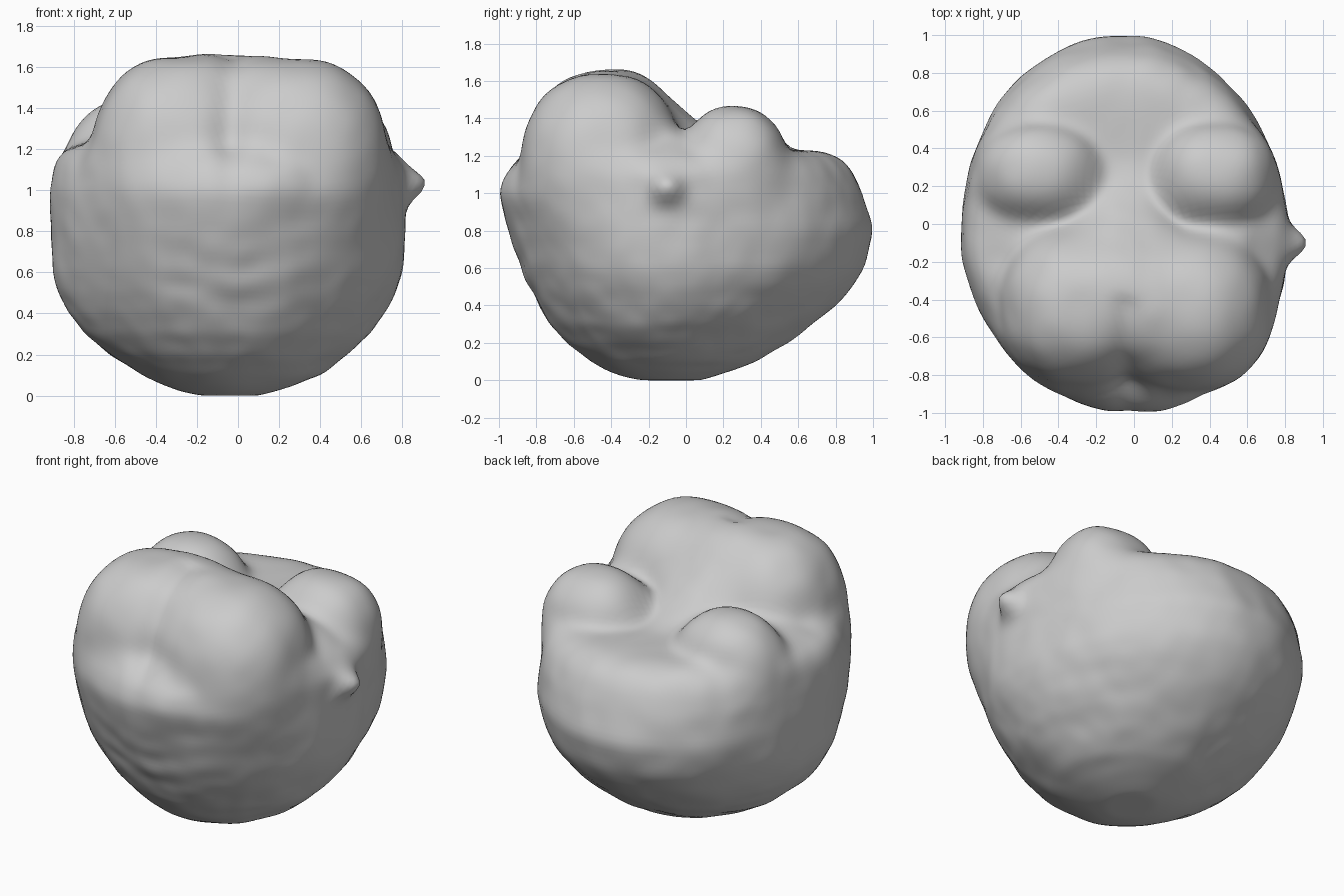
import bpy, bmesh
from math import sqrt, exp, cos
from mathutils import Vector, noise

if "Cube" in bpy.data.objects:
    bpy.data.objects.remove(bpy.data.objects["Cube"])

CENTRE = Vector((-0.03, -0.08, 0.72))

# Lower bowl cross-sections: z, x min, x max, y min, y max
BOWL = [(0.00, -.18, .10, -.24, .08), (0.02, -.28, .18, -.34, .15),
        (0.05, -.36, .28, -.42, .24), (0.10, -.47, .41, -.51, .37),
        (0.20, -.63, .53, -.64, .54), (0.30, -.75, .64, -.73, .68),
        (0.40, -.83, .71, -.79, .80), (0.50, -.875, .765, -.84, .89),
        (0.60, -.90, .80, -.88, .95), (0.80, -.915, .82, -.95, 1.005),
        (1.00, -.915, .82, -1.01, .95), (1.10, -.90, .82, -.98, .90),
        (1.20, -.88, .79, -.91, .84), (1.40, -.72, .64, -.75, .68)]

# Rounded lumps: centre, radii, blend width
LUMPS = [((-.29, -.43, 1.15), (.42, .43, .50), .08),   # left front lobe
         ((.28, -.45, 1.15), (.45, .43, .49), .08),    # right front lobe
         ((-.04, -.40, 1.19), (.34, .36, .47), .10),   # bridge between lobes
         ((-.05, -.20, 1.08), (.32, .42, .36), .14),   # saddle behind lobes
         ((.45, -.06, 1.05), (.26, .16, .27), .10),    # right valley floor
         ((-.50, -.04, 1.02), (.26, .16, .25), .10),   # left valley floor
         ((-.50, .27, 1.09), (.34, .28, .36), .06),    # left knob
         ((.43, .26, 1.13), (.33, .28, .34), .06),     # right knob
         ((.81, -.10, 1.03), (.12, .07, .06), .10)]    # side nub


def blend(a, b, k):
    """Smooth union of two distances."""
    h = max(k - abs(a - b), 0) / k
    return min(a, b) - h * h * k * 0.25


def bowl(p):
    z = min(max(p.z, 0), 1.399)
    for lo, hi in zip(BOWL, BOWL[1:]):
        if z < hi[0]:
            break
    t = (z - lo[0]) / (hi[0] - lo[0])
    x0, x1, y0, y1 = [a + (b - a) * t for a, b in zip(lo[1:], hi[1:])]
    dx, dy = p.x + .04, p.y + .09
    rx = x1 + .04 if dx > 0 else -.04 - x0
    ry = y1 + .09 if dy > 0 else -.09 - y0
    # left/right and front/back corners differ in fullness
    if dy > 0:
        n = 1.95 if dx > 0 else 2.15
    else:
        n = 2.0 if dx > 0 else 1.82
    n -= .12 * max(0, min(1, (.7 - z) / .3))
    q = (abs(dx / rx) ** n + abs(dy / ry) ** n) ** (1 / n) + 1e-6
    side = (1 - 1 / q) * sqrt(dx * dx + dy * dy)
    top = p.z - 1.23
    return max(-blend(-side, -top, .14), -p.z)


def lump(p, c, r, n=2.3):
    x, y, z = [abs(a - b) / s for a, b, s in zip(p, c, r)]
    k0 = (x ** n + y ** n + z ** n) ** (1 / n)
    k1 = sqrt((x / r[0]) ** 2 + (y / r[1]) ** 2 + (z / r[2]) ** 2) + 1e-6
    return k0 * (k0 - 1) / k1


def field(p):
    d = bowl(p)
    for c, r, k in LUMPS:
        d = blend(d, lump(p, c, r), k)
    return d


def relief(p):
    """Small surface detail: groove, folds and uneven clay."""
    d = noise.noise(p * 4.5) * .012 + noise.noise(p * 10) * .006
    if p.y < -.4:
        if p.z > .8:
            d -= .03 * exp(-((p.x + .04) / .06) ** 2) * min(1, (p.z - .8) * 3)
        fold = exp(-((p.z - .62) / .18) ** 2 - (p.x / .35) ** 2)
        d += .007 * fold * min(1, (-.4 - p.y) * 4) * cos(36 * (p.z - .3 * abs(p.x)))
    return d * min(1, p.z * 6)


# Sphere pushed out along each ray to the sculpted surface
bm = bmesh.new()
bmesh.ops.create_icosphere(bm, subdivisions=6, radius=1)
for v in bm.verts:
    ray = v.co.normalized()
    near, far = .3, 1.5
    for _ in range(14):
        mid = (near + far) / 2
        if field(CENTRE + ray * mid) < 0:
            near = mid
        else:
            far = mid
    p = CENTRE + ray * near
    v.co = p + ray * relief(p)
for _ in range(3):
    bmesh.ops.smooth_vert(bm, verts=bm.verts, factor=.4,
                          use_axis_x=True, use_axis_y=True, use_axis_z=True)
low = min(v.co.z for v in bm.verts)
for v in bm.verts:
    v.co.z -= low

mesh = bpy.data.meshes.new("lumpy_body")
bm.to_mesh(mesh)
bm.free()
mesh.shade_smooth()
obj = bpy.data.objects.new("lumpy_body", mesh)
bpy.context.collection.objects.link(obj)
